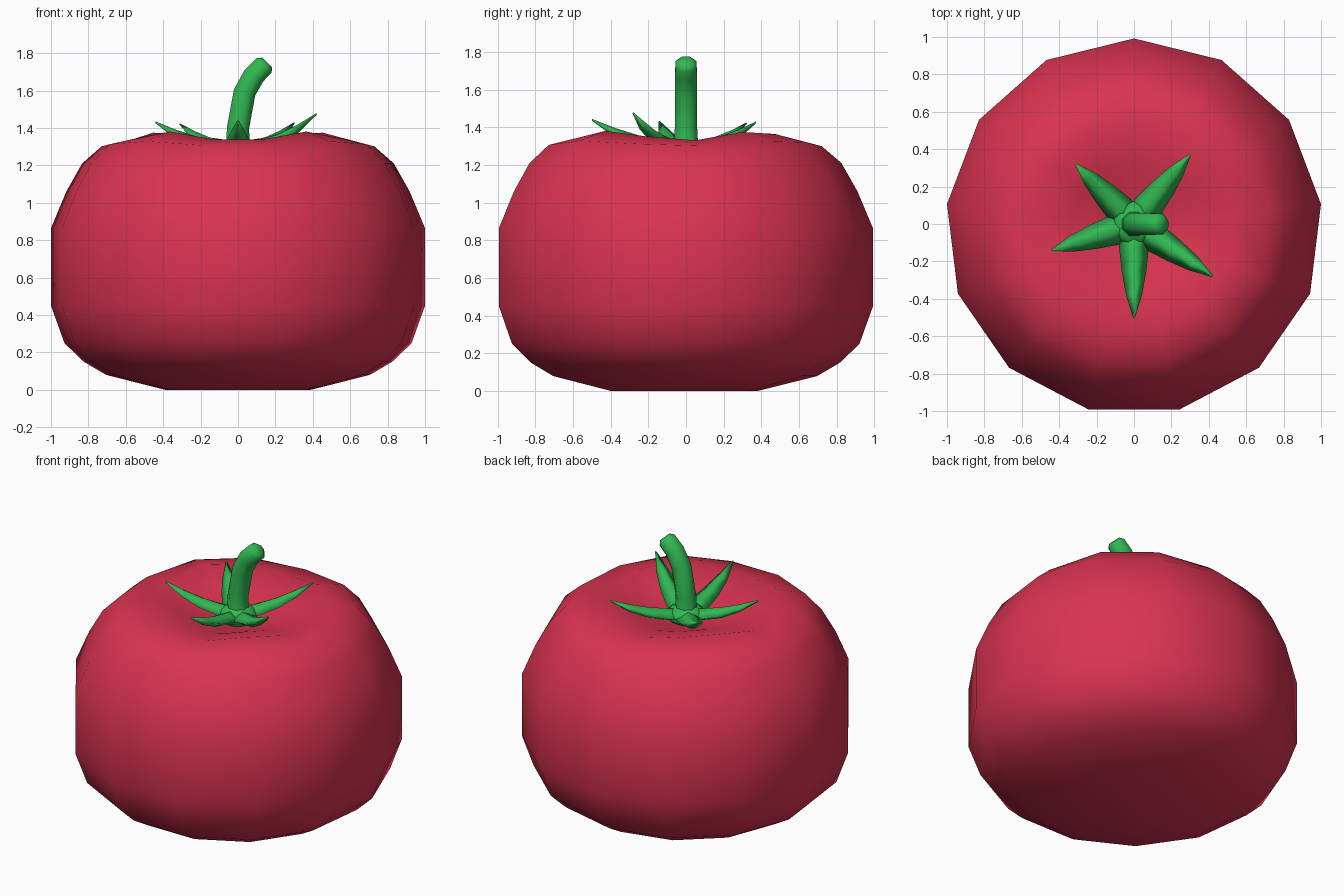
import bpy, bmesh, math
from mathutils import Vector

if "Cube" in bpy.data.objects:
    bpy.data.objects.remove(bpy.data.objects["Cube"])


def material(name, rgb):
    m = bpy.data.materials.new(name)
    m.diffuse_color = (*rgb, 1)
    m.use_nodes = True
    m.node_tree.nodes["Principled BSDF"].inputs["Base Color"].default_value = m.diffuse_color
    return m


RED = material("tomato red", (0.70, 0.033, 0.08))
GREEN = material("leaf green", (0.03, 0.48, 0.085))


def loft(name, rings, mat):
    """Skin equal-length rings of points and cap both ends."""
    bm = bmesh.new()
    vr = [[bm.verts.new(p) for p in r] for r in rings]
    n = len(vr[0])
    for a, b in zip(vr, vr[1:]):
        for i in range(n):
            j = (i + 1) % n
            bm.faces.new((a[i], a[j], b[j], b[i]))
    for cap in (vr[0], vr[-1]):
        bm.faces.new(cap)
    bmesh.ops.recalc_face_normals(bm, faces=bm.faces[:])
    for f in bm.faces:
        f.smooth = True
    me = bpy.data.meshes.new(name)
    bm.to_mesh(me)
    bm.free()
    me.materials.append(mat)
    ob = bpy.data.objects.new(name, me)
    bpy.context.collection.objects.link(ob)
    return ob


# Fruit: 13-sided body, (radius, height, lobe height) from base to the top dimple
SIDES, CY = 13, -0.015
profile = [(0.39, 0, 0), (0.71, 0.08, 0), (0.83, 0.15, 0), (0.935, 0.25, 0),
           (1.007, 0.45, 0), (1.007, 0.865, 0), (0.925, 1.06, 0), (0.84, 1.21, 0),
           (0.735, 1.315, 0.015), (0.55, 1.355, 0.027), (0.34, 1.305, 0.015),
           (0.17, 1.25, 0), (0.05, 1.225, 0)]
rings = []
for r, z, lobe in profile:
    ring = []
    for k in range(SIDES):
        a = math.pi / 2 + k * 2 * math.pi / SIDES
        ring.append((r * math.cos(a), CY + r * math.sin(a), z - lobe * math.cos(4 * a)))
    rings.append(ring)
loft("fruit", rings, RED)

# Stem: bent 8-sided tube in the xz plane, (x, z, tilt in degrees, radius)
path = [(0, 1.22, 0, 0.09), (0, 1.30, 0, 0.07), (0.0, 1.40, 5, 0.064),
        (0.035, 1.59, 16, 0.064), (0.085, 1.68, 32, 0.063),
        (0.14, 1.735, 45, 0.06), (0.157, 1.75, 45, 0.04)]
rings = []
for x, z, tilt, r in path:
    t = math.radians(tilt)
    rings.append([(x + r * math.cos(a) * math.cos(t), r * math.sin(a),
                   z - r * math.cos(a) * math.sin(t))
                  for a in (math.pi / 8 + k * math.pi / 4 for k in range(8))])
loft("stem", rings, GREEN)

# Calyx leaves: tapering pointed blades curving up from the hub to each tip
tips = [(0.30, 0.37, 1.425), (0.42, -0.28, 1.475), (0, -0.50, 1.44),
        (-0.44, -0.14, 1.43), (-0.31, 0.32, 1.42)]
blade = [(0, 0.0, 0.075, 0.035), (0.25, 0.10, 0.08, 0.04), (0.5, 0.28, 0.066, 0.036),
         (0.75, 0.58, 0.044, 0.025), (1, 1, 0.005, 0.005)]  # along, rise, half width, half depth
for i, tip in enumerate(tips):
    out = Vector((tip[0], tip[1], 0))
    side = Vector((-out.y, out.x, 0)).normalized()
    rings = []
    for s, rise, w, d in blade:
        c = out * s + Vector((0, 0, 1.275 + rise * (tip[2] - 1.275)))
        up = Vector((0, 0, d))
        rings.append([c + side * w, c + up, c - side * w, c - up])
    loft(f"calyx_leaf_{i + 1}", rings, GREEN)

# Calyx hub under the stem
rings = [[(r * math.cos(k * math.pi / 5), r * math.sin(k * math.pi / 5), z) for k in range(10)]
         for r, z in ((0.05, 1.22), (0.11, 1.25), (0.13, 1.285), (0.09, 1.32), (0.05, 1.34))]
loft("calyx_hub", rings, GREEN)
